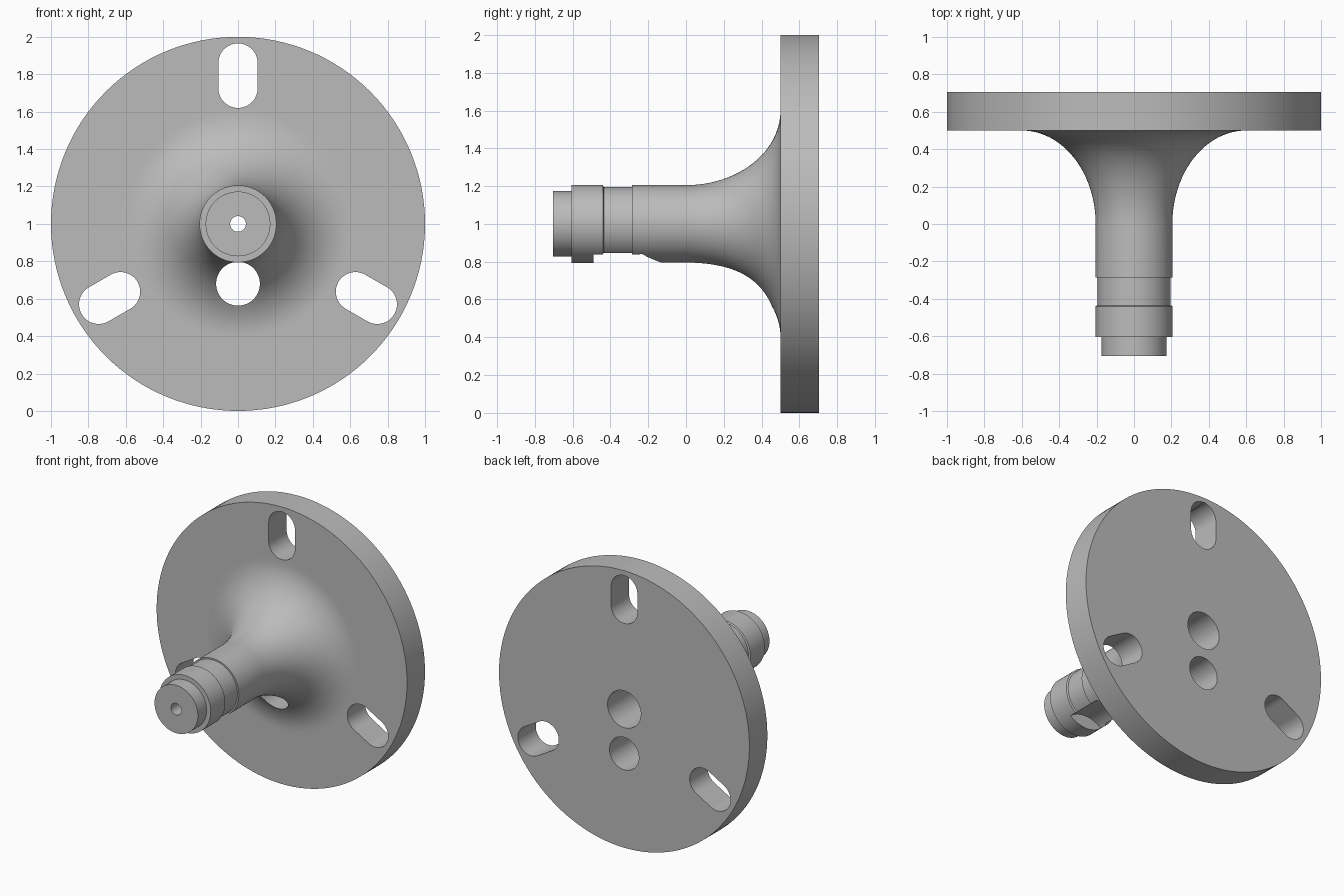
import bpy, bmesh
from math import sin, cos, pi, radians
from mathutils import Matrix

cube = bpy.data.objects.get("Cube")
if cube:
    bpy.data.objects.remove(cube, do_unlink=True)

AXIS_Z = 1.0

metal = bpy.data.materials.new("grey metal")
metal.use_nodes = True
grey = (0.5, 0.5, 0.5, 1)
metal.diffuse_color = grey
metal.node_tree.nodes["Principled BSDF"].inputs["Base Color"].default_value = grey


def finish(name, bm):
    bmesh.ops.recalc_face_normals(bm, faces=bm.faces)
    mesh = bpy.data.meshes.new(name)
    bm.to_mesh(mesh)
    bm.free()
    obj = bpy.data.objects.new(name, mesh)
    bpy.context.collection.objects.link(obj)
    mesh.materials.append(metal)
    return obj


def lathe(name, profile, z=AXIS_Z, sides=64):
    """Turn (y, radius) pairs round an axis parallel to y, with capped ends."""
    bm = bmesh.new()
    rings = []
    for y, r in profile:
        rings.append([bm.verts.new((r * sin(2 * pi * i / sides), y,
                                    z + r * cos(2 * pi * i / sides)))
                      for i in range(sides)])
    for a, b in zip(rings, rings[1:]):
        for i in range(sides):
            j = (i + 1) % sides
            bm.faces.new((a[i], a[j], b[j], b[i]))
    bm.faces.new(rings[0])
    bm.faces.new(rings[-1])
    return finish(name, bm)


def slot(name, angle, inner=0.725, outer=0.86, r=0.105, steps=24):
    """Rounded slot lying along a radius of the flange."""
    bm = bmesh.new()
    outline = [(r * cos(pi * i / steps), outer + r * sin(pi * i / steps))
               for i in range(steps + 1)]
    outline += [(-x, inner + outer - z) for x, z in outline]
    face = bm.faces.new([bm.verts.new((x, 0.4, z)) for x, z in outline])
    ext = bmesh.ops.extrude_face_region(bm, geom=[face])["geom"]
    bmesh.ops.translate(bm, vec=(0, 0.4, 0),
                        verts=[v for v in ext if isinstance(v, bmesh.types.BMVert)])
    turn = Matrix.Translation((0, 0, AXIS_Z)) @ Matrix.Rotation(angle, 4, 'Y')
    bmesh.ops.transform(bm, matrix=turn, verts=bm.verts)
    return finish(name, bm)


# Stepped spindle, flared neck and round flange in one turned body
neck = [(0.5 * sin(t), 0.6 - 0.395 * cos(t))
        for t in (pi / 2 * i / 24 for i in range(25))]
body = lathe("flanged_spindle", [
    (-0.705, 0.173), (-0.605, 0.173), (-0.605, 0.206), (-0.44, 0.206),
    (-0.435, 0.195), (-0.285, 0.195), (-0.285, 0.206)] + neck + [
    (0.5, 0.63), (0.5, 1.0), (0.705, 1.0)], sides=128)

# Central bore, offset bolt hole with its head pocket, and three slots
cutters = [
    lathe("bore_cutter", [(-0.8, 0.042), (-0.1, 0.042), (-0.1, 0.133), (0.8, 0.133)]),
    lathe("bolt_cutter", [(-0.49, 0.205), (-0.23, 0.205), (-0.13, 0.117), (0.8, 0.117)],
          z=0.68),
] + [slot("slot_cutter", radians(a)) for a in (0, 120, 240)]

bpy.ops.object.select_all(action='DESELECT')
bpy.context.view_layer.objects.active = body
body.select_set(True)
for cutter in cutters:
    mod = body.modifiers.new("cut", 'BOOLEAN')
    mod.operation = 'DIFFERENCE'
    mod.solver = 'EXACT'
    mod.object = cutter
    bpy.ops.object.modifier_apply(modifier=mod.name)
    bpy.data.objects.remove(cutter, do_unlink=True)

# Smooth curves with crisp edges and flat flange faces
bpy.ops.object.shade_smooth_by_angle(angle=radians(30))
weighted = body.modifiers.new("weighted normals", 'WEIGHTED_NORMAL')
weighted.keep_sharp = True
